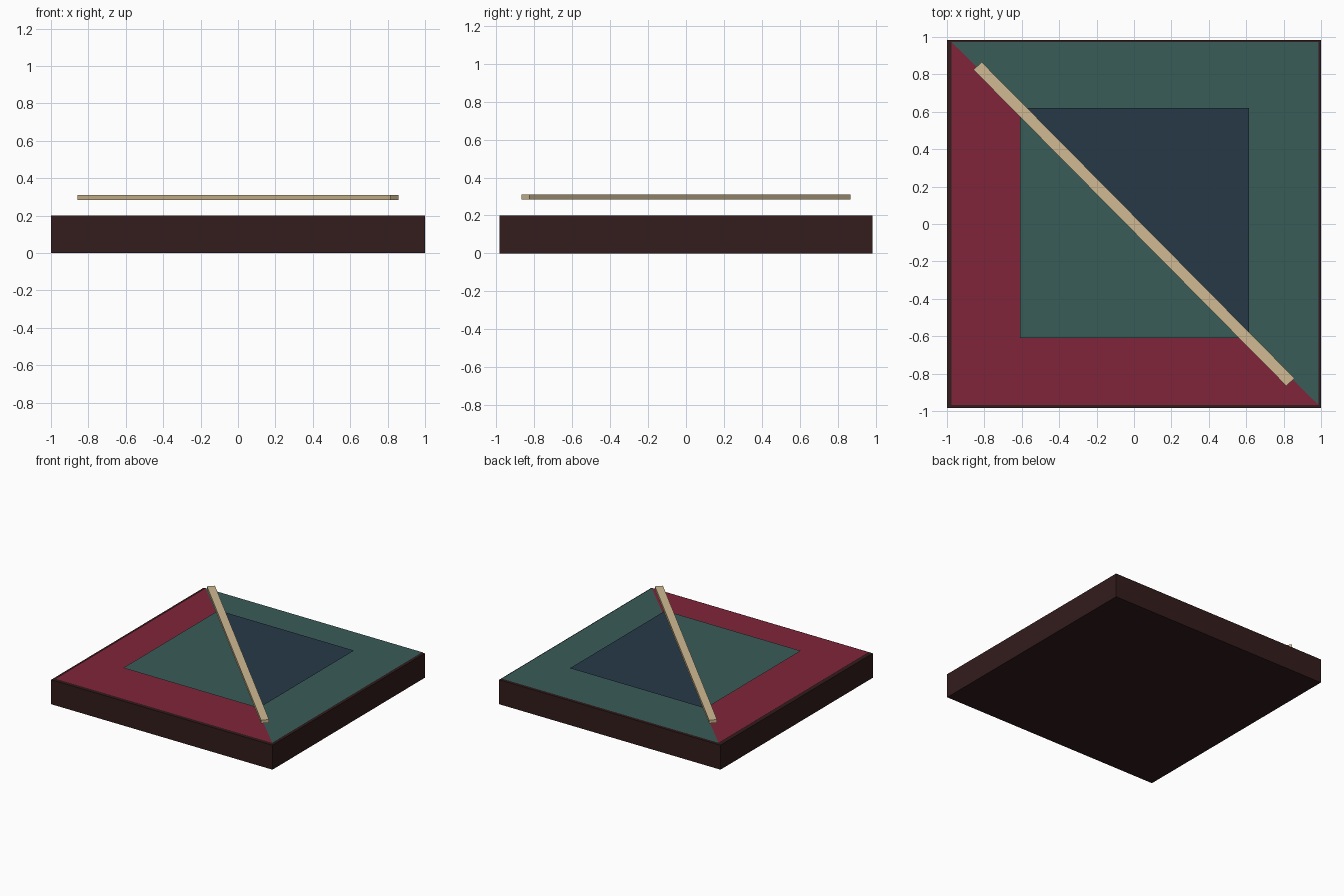
import bpy, bmesh, math

cube = bpy.data.objects.get("Cube")
if cube:
    bpy.data.objects.remove(cube, do_unlink=True)


def material(name, rgb):
    # 8-bit display colour converted to linear
    lin = [((c / 255 + 0.055) / 1.055) ** 2.4 for c in rgb]
    m = bpy.data.materials.new(name)
    m.use_nodes = True
    m.diffuse_color = (*lin, 1)
    bsdf = m.node_tree.nodes["Principled BSDF"]
    bsdf.inputs["Base Color"].default_value = (*lin, 1)
    bsdf.inputs["Roughness"].default_value = 0.8
    return m


brown = material("dark brown", (51, 28, 28))
red = material("wine red", (128, 37, 58))
green = material("muted green", (58, 92, 87))
navy = material("slate navy", (38, 57, 70))
tan = material("pale wood", (208, 186, 146))


def sheet(name, outline, z, mat, height=0):
    """Flat outline at level z, extruded upwards when a height is given."""
    bm = bmesh.new()
    face = bm.faces.new([bm.verts.new((x, y, z)) for x, y in outline])
    if height:
        ext = bmesh.ops.extrude_face_region(bm, geom=[face])
        top = [v for v in ext["geom"] if isinstance(v, bmesh.types.BMVert)]
        bmesh.ops.translate(bm, verts=top, vec=(0, 0, height))
        bmesh.ops.recalc_face_normals(bm, faces=bm.faces)
    mesh = bpy.data.meshes.new(name)
    bm.to_mesh(mesh)
    bm.free()
    mesh.materials.append(mat)
    obj = bpy.data.objects.new(name, mesh)
    bpy.context.collection.objects.link(obj)
    return obj


def rectangle(hx, hy):
    return [(-hx, -hy), (hx, -hy), (hx, hy), (-hx, hy)]


def split_square(name, left, right, front, back, z, front_mat, back_mat):
    """Two paper-thin triangles meeting along the diagonal."""
    a, b = (left, back), (right, front)
    sheet(name + "_front_panel", [a, (left, front), b], z, front_mat)
    sheet(name + "_back_panel", [a, b, (right, back)], z, back_mat)


# Thick base slab, its top edge left showing as a thin rim
sheet("base", rectangle(1.0, 0.983), 0, brown, height=0.2)

# Outer panels just above the slab, inner panels floating higher
split_square("outer", -0.976, 0.987, -0.968, 0.973, 0.208, red, green)
split_square("inner", -0.61, 0.615, -0.61, 0.62, 0.258, green, navy)

# Diagonal bar held above the panels
bar = sheet("diagonal_bar", rectangle(1.189, 0.03), 0.284, tan, height=0.027)
bar.rotation_euler.z = math.radians(-45.3)
